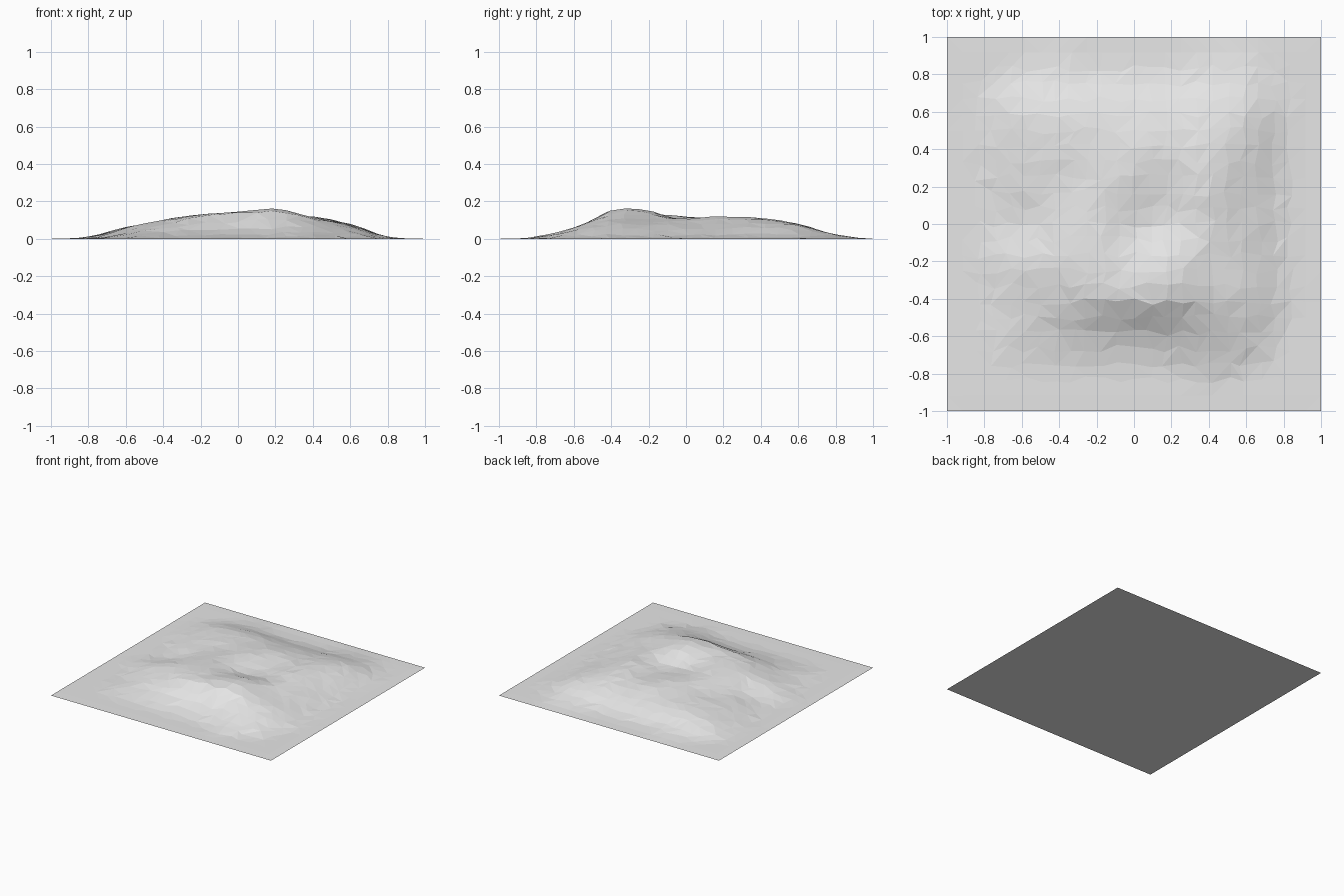
import bpy
import bmesh
import random

old = bpy.data.objects.get("Cube")
if old:
    bpy.data.objects.remove(old, do_unlink=True)

random.seed(4)
CELLS = 24           # facets along each side
REACH = 0.8          # outermost cross-section with any height
STEP = 0.2           # spacing of cross-sections and of their points

# Hill cross-sections from front to back, heights in hundredths, left to right
SECTIONS = [
    "0 0 0 0 0 0 1 0 0",
    "0 2 3 4 4 5 6 4 0",
    "0 4 8 12 14 15 11 7 1",
    "1 6 10 13 13 15 11 7 1",
    "0 3 9 12 9 9 11 7 1",
    "0 5 8 11 11 9 12 7 1",
    "1 6 9 10 11 10 11 8 1",
    "1 6 8 8 7 7 8 7 1",
    "0 1 2 1 1 1 2 2 0",
]
HEIGHTS = [[int(n) / 100 for n in row.split()] for row in SECTIONS]


def smooth_sample(values, t):
    """Catmull-Rom value at position t; zero beyond both ends."""
    i = int(t // 1)
    f = t - i
    a, b, c, d = (values[k] if 0 <= k < len(values) else 0.0
                  for k in range(i - 1, i + 3))
    return b + f * (c - a + f * (2 * a - 5 * b + 4 * c - d
                                 + f * (3 * (b - c) + d - a))) / 2


def ground_height(x, y):
    u, v = (x + REACH) / STEP, (y + REACH) / STEP
    return smooth_sample([smooth_sample(row, u) for row in HEIGHTS], v)


def make_material(name, colour):
    mat = bpy.data.materials.new(name)
    mat.use_nodes = True
    mat.diffuse_color = colour
    mat.node_tree.nodes["Principled BSDF"].inputs["Base Color"].default_value = colour
    return mat


# Faceted hilly surface
bm = bmesh.new()
bmesh.ops.create_grid(bm, x_segments=CELLS, y_segments=CELLS, size=1)
rim = [e for e in bm.edges if e.is_boundary]
rim_verts = {v for e in rim for v in e.verts}
for v in bm.verts:
    if v in rim_verts:
        continue
    if max(abs(v.co.x), abs(v.co.y)) < 0.9:
        v.co.x += random.uniform(-0.02, 0.02)
        v.co.y += random.uniform(-0.02, 0.02)
    h = ground_height(v.co.x, v.co.y)
    if h > 0.01:
        h += random.uniform(-0.002, 0.002)
    v.co.z = max(h, 0.001)

# Irregular triangle directions
for f in list(bm.faces):
    corners = list(f.verts)
    k = random.randint(0, 1)
    bmesh.utils.face_split(f, corners[k], corners[k + 2])

# Flat underside closing the rim
bmesh.ops.contextual_create(bm, geom=rim)
bmesh.ops.recalc_face_normals(bm, faces=bm.faces)

mesh = bpy.data.meshes.new("hilly_ground")
bm.to_mesh(mesh)
bm.free()
mesh.materials.append(make_material("light_grey", (0.8, 0.8, 0.8, 1)))
ground = bpy.data.objects.new("hilly_ground", mesh)
bpy.context.collection.objects.link(ground)
